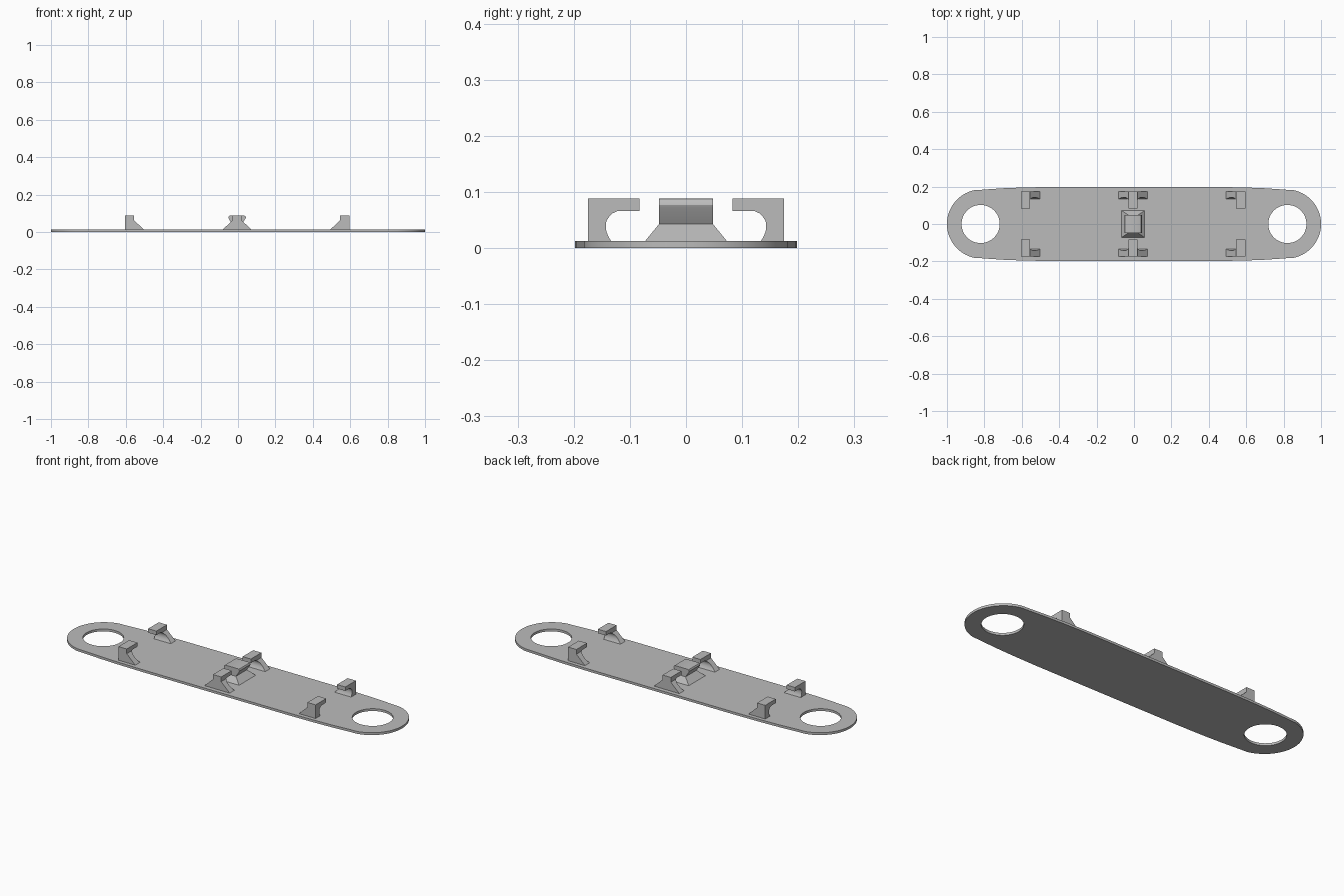
import bpy, bmesh
from math import sin, cos, pi, radians

if "Cube" in bpy.data.objects:
    bpy.data.objects.remove(bpy.data.objects["Cube"], do_unlink=True)

GREY = bpy.data.materials.new("plain grey")
GREY.use_nodes = True
GREY.diffuse_color = (0.5, 0.5, 0.5, 1)
GREY.node_tree.nodes["Principled BSDF"].inputs["Base Color"].default_value = (0.5, 0.5, 0.5, 1)

BASE = 0.013   # plate thickness
MID = -0.005   # centre of the clip layout along x
TOP = 0.088    # height of all clips


def finish(bm, name, smooth=False):
    bmesh.ops.recalc_face_normals(bm, faces=bm.faces[:])
    mesh = bpy.data.meshes.new(name)
    bm.to_mesh(mesh)
    bm.free()
    mesh.materials.append(GREY)
    obj = bpy.data.objects.new(name, mesh)
    bpy.context.collection.objects.link(obj)
    if smooth:
        bpy.ops.object.select_all(action='DESELECT')
        obj.select_set(True)
        bpy.context.view_layer.objects.active = obj
        bpy.ops.object.shade_smooth_by_angle(angle=radians(30))
    return obj


def loft(name, rows):
    """Stack rectangles given as (z, x0, x1, y0, y1)."""
    bm = bmesh.new()
    rings = [[bm.verts.new(p) for p in ((x0, y0, z), (x1, y0, z), (x1, y1, z), (x0, y1, z))]
             for z, x0, x1, y0, y1 in rows]
    for a, b in zip(rings, rings[1:]):
        for i in range(4):
            j = (i + 1) % 4
            bm.faces.new((a[i], a[j], b[j], b[i]))
    bm.faces.new(rings[0])
    bm.faces.new(rings[-1])
    return finish(bm, name, smooth=True)


# Plate: rounded ends, slightly bulging long sides, two round holes
def arc(cx, r, start, end, n):
    return [(cx + r * cos(start + (end - start) * i / n),
             r * sin(start + (end - start) * i / n)) for i in range(n + 1)]


quarter = arc(0.815, 0.185, 0, radians(78), 20)
quarter += [(0.815, 0.183), (0.76, 0.187), (0.7, 0.191), (0.6, 0.195), (0.45, 0.198)]
half = quarter + [(-x, y) for x, y in reversed(quarter)]
outline = half + [(x, -y) for x, y in reversed(half[1:-1])]
holes = [arc(side * 0.82, 0.102, 0, 2 * pi, 48)[:-1] for side in (-1, 1)]

bm = bmesh.new()
for loop in [outline] + holes:
    vs = [bm.verts.new((x, y, 0)) for x, y in loop]
    for a, b in zip(vs, vs[1:] + vs[:1]):
        bm.edges.new((a, b))
bmesh.ops.triangle_fill(bm, use_beauty=True, edges=bm.edges[:], normal=(0, 0, 1))
top = bmesh.ops.extrude_face_region(bm, geom=bm.faces[:])
bmesh.ops.translate(bm, vec=(0, 0, BASE),
                    verts=[g for g in top["geom"] if isinstance(g, bmesh.types.BMVert)])
finish(bm, "plate", smooth=True)

# Hooked clips: curved inner face, overhanging lip, sloped gussets along x
HOOK = [(0.010, 0.132), (0.020, 0.138), (0.030, 0.142), (0.040, 0.143), (0.048, 0.142),
        (0.056, 0.137), (0.062, 0.131), (0.066, 0.122), (0.066, 0.083), (TOP, 0.083)]


def clip(name, x, side, left_gusset, right_gusset):
    rows = []
    for z, inner in HOOK:
        flare = max(0, 0.062 - z) * 1.06
        rows.append((z, x - 0.025 - flare * left_gusset, x + 0.025 + flare * right_gusset,
                     side * inner, side * 0.175))
    loft(name, rows)


for side, label in ((-1, "front"), (1, "back")):
    clip(label + "_right_clip", MID - 0.575, side, 0, 1)
    clip(label + "_middle_clip", MID, side, 1, 1)
    clip(label + "_left_clip", MID + 0.575, side, 1, 0)

# Centre catch: flared foot, narrow neck, wider rounded head
CATCH = [(0.010, 0.066, 0.075), (0.043, 0.026, 0.048), (0.072, 0.045, 0.048),
         (0.077, 0.047, 0.048), (0.082, 0.046, 0.048), (0.086, 0.043, 0.048),
         (TOP, 0.038, 0.048)]
loft("centre_catch", [(z, MID - hx, MID + hx, -hy, hy) for z, hx, hy in CATCH])
